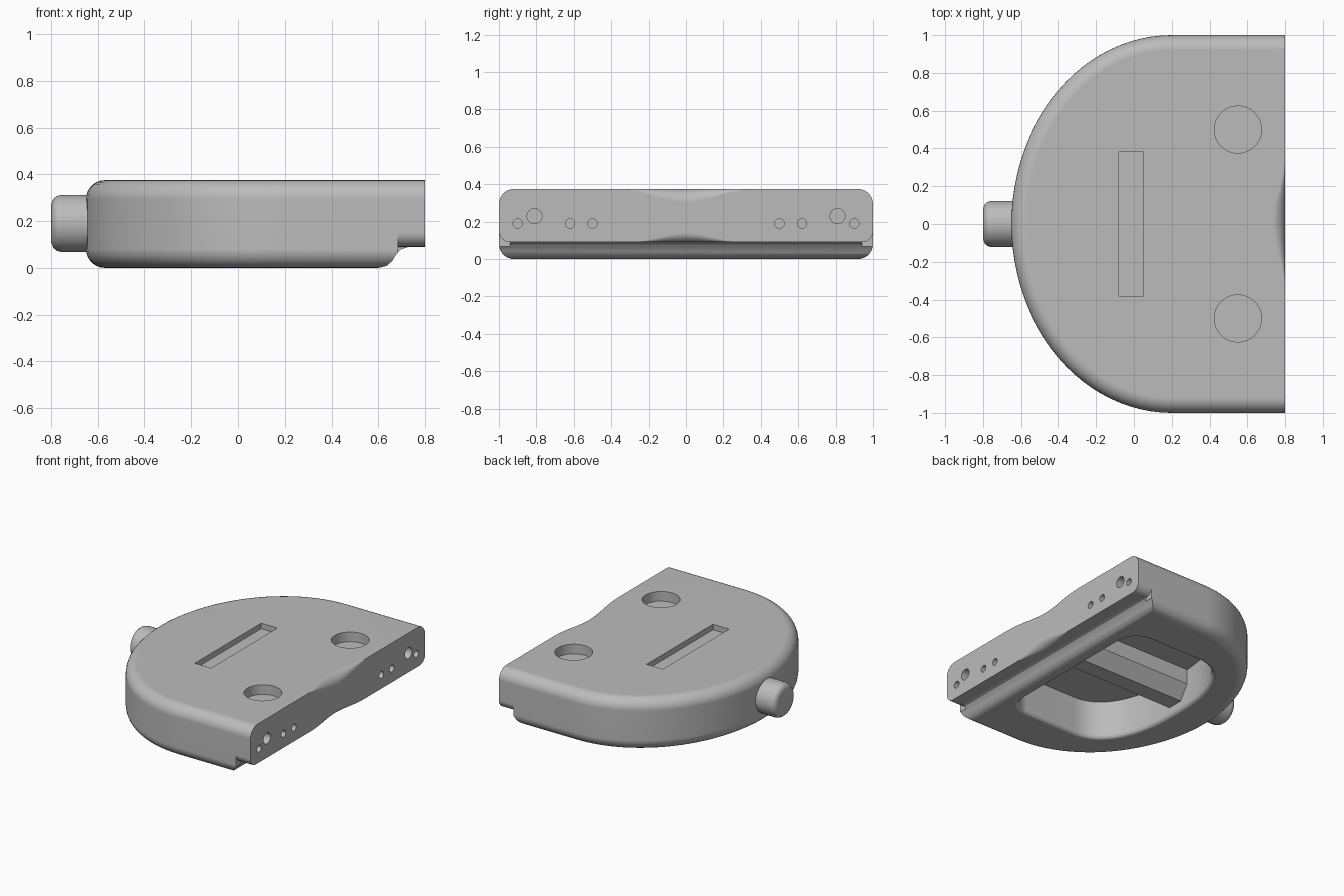
import bpy, bmesh, math
from mathutils import Vector, Matrix

if "Cube" in bpy.data.objects:
    bpy.data.objects.remove(bpy.data.objects["Cube"], do_unlink=True)

GREY = (0.5, 0.5, 0.5, 1)
grey = bpy.data.materials.new("plain grey")
grey.use_nodes = True
grey.diffuse_color = GREY
grey.node_tree.nodes["Principled BSDF"].inputs["Base Color"].default_value = GREY

TOP, FACE_X, STEP_Z = 0.375, 0.8, 0.09


def finish(name, bm):
    bmesh.ops.recalc_face_normals(bm, faces=bm.faces)
    mesh = bpy.data.meshes.new(name)
    bm.to_mesh(mesh)
    bm.free()
    mesh.materials.append(grey)
    obj = bpy.data.objects.new(name, mesh)
    bpy.context.collection.objects.link(obj)
    return obj


def loft(name, layers):
    """Skin a stack of equal-length closed loops and cap both ends."""
    bm = bmesh.new()
    rings = [[bm.verts.new(p) for p in layer] for layer in layers]
    count = len(rings[0])
    for low, high in zip(rings, rings[1:]):
        for i in range(count):
            j = (i + 1) % count
            bm.faces.new((low[i], low[j], high[j], high[i]))
    bm.faces.new(rings[0])
    bm.faces.new(rings[-1])
    return finish(name, bm)


def cylinder(name, centre, radius, depth, axis="Z"):
    bm = bmesh.new()
    turn = Matrix.Rotation(math.pi / 2, 4, "Y") if axis == "X" else Matrix()
    bmesh.ops.create_cone(bm, cap_ends=True, segments=32, radius1=radius, radius2=radius,
                          depth=depth, matrix=Matrix.Translation(centre) @ turn)
    return finish(name, bm)


def box(name, low, high):
    return loft(name, [[(low[0], low[1], z), (high[0], low[1], z),
                        (high[0], high[1], z), (low[0], high[1], z)]
                       for z in (low[2], high[2])])


def cut(target, cutter):
    cutter.hide_render = True
    mod = target.modifiers.new("cut", "BOOLEAN")
    mod.operation, mod.solver, mod.object = "DIFFERENCE", "EXACT", cutter
    bpy.context.view_layer.objects.active = target
    bpy.ops.object.modifier_apply(modifier=mod.name)
    bpy.data.objects.remove(cutter, do_unlink=True)


def d_loop(z, cx, a, b, right, corner, power=2.0, steps=48):
    """Closed D outline: curved on -x, straight with rounded corners on +x."""
    pts = []
    for i in range(steps + 1):
        t = math.pi / 2 + math.pi * i / steps
        c, s = math.cos(t), math.sin(t)
        pts.append((cx - a * abs(c) ** (2 / power),
                    math.copysign(b * abs(s) ** (2 / power), s), z))
    for sign, start in ((-1, -math.pi / 2), (1, 0)):
        for i in range(7):
            t = start + math.pi / 2 * i / 6
            pts.append((right - corner + corner * math.cos(t),
                        sign * (b - corner) + corner * math.sin(t), z))
    return pts


def fillet_cutter(name, start, end, in1, in2, radius, steps=1):
    """Sliver that rounds the edge start-end; radius varies along it."""
    start, end, in1, in2 = map(Vector, (start, end, in1, in2))
    out = 0.04
    layers = []
    for k in range(steps + 1):
        p, r = start.lerp(end, k / steps), radius(k / steps)
        loop = [p + in2 * r - in1 * out, p - in1 * out - in2 * out, p + in1 * r - in2 * out]
        for i in range(9):
            t = math.pi / 2 * i / 8
            loop.append(p + in1 * r * (1 - math.sin(t)) + in2 * r * (1 - math.cos(t)))
        layers.append(loop)
    return loft(name, layers)


# Body: D-shaped slab with rounded top and bottom rims
ROUND = 0.08
arc = [(ROUND * (1 - math.sin(math.pi / 2 * i / 7)),
        ROUND * (1 - math.cos(math.pi / 2 * i / 7))) for i in range(8)]
levels = [(z, off) for off, z in reversed([(o, h) for o, h in arc])]
levels = sorted((h, o) for o, h in arc) + sorted((TOP - h, o) for o, h in arc)
body = loft("body", [d_loop(z, 0.2, 0.85 - off, 1 - off, 1.1, 0.05) for z, off in levels])
cut(body, box("end_cutter", (FACE_X, -1.5, -0.5), (1.5, 1.5, 1)))

# Curved step under the flat end
step = [(0.6, -0.05), (0.6, 0), (0.635, 0.008), (0.66, 0.03), (0.675, 0.055),
        (0.695, 0.078), (0.73, STEP_Z), (0.95, STEP_Z), (0.95, -0.05)]
cut(body, loft("step_cutter", [[(x, y, z) for x, z in step] for y in (-1.3, 1.3)]))
for side in (-1, 1):
    cut(body, fillet_cutter("lip_cutter", (0.685, side, STEP_Z), (0.95, side, STEP_Z),
                            (0, -side, 0), (0, 0, 1), lambda t: 0.06))

# Finger dips on the upper and lower edges of the flat end
def bell(size):
    return lambda t: 0.001 + size * (0.5 - 0.5 * math.cos(2 * math.pi * t))


for z, inward, half, size in ((TOP, -1, 0.36, 0.07), (STEP_Z, 1, 0.3, 0.05)):
    cut(body, fillet_cutter("dip_cutter", (FACE_X, -half, z), (FACE_X, half, z),
                            (-1, 0, 0), (0, 0, inward), bell(size), 24))

# Underside pocket with a softened rim
rim = [(-0.05, 0.03), (0, 0.03), (0.004, 0.018), (0.012, 0.008), (0.03, 0), (0.28, 0)]
cut(body, loft("pocket_cutter", [d_loop(z, 0, 0.36 + f, 0.64 + f, 0.54 + f, 0.13 + f, 2.4)
                                 for z, f in rim]))

# Slot and round recesses in the top
cut(body, box("slot_cutter", (-0.08, -0.38, 0.335), (0.05, 0.38, 0.5)))
for side in (-1, 1):
    cut(body, cylinder("recess_cutter", (0.55, side * 0.5, 0.405), 0.125, 0.2))
    # Pin holes in the flat end
    for y, z, r in ((0.5, 0.19, 0.025), (0.62, 0.19, 0.025),
                    (0.81, 0.23, 0.04), (0.9, 0.19, 0.025)):
        cut(body, cylinder("pin_cutter", (FACE_X, side * y, z), r, 0.2, "X"))

# Faceted rib across the pocket
rib_shape = [(-0.13, 0.3), (-0.13, 0.17), (-0.06, 0.07), (0.06, 0.07), (0.13, 0.17), (0.13, 0.3)]
rib = loft("pocket_rib", [[(x, y, z) for y, z in rib_shape] for x in (-0.4, 0.57)])

# Push button on the curved end
button_profile = [(-0.5, 0.122), (-0.755, 0.122), (-0.775, 0.117), (-0.79, 0.105), (-0.8, 0.08)]
button = loft("button", [[(x, r * math.cos(a), 0.19 + r * math.sin(a))
                          for a in (2 * math.pi * i / 40 for i in range(40))]
                         for x, r in button_profile])

# Smooth curves, crisp edges
for obj in (body, rib, button):
    bpy.ops.object.select_all(action="DESELECT")
    obj.select_set(True)
    bpy.context.view_layer.objects.active = obj
    bpy.ops.object.shade_smooth_by_angle(angle=math.radians(30))
    normals = obj.modifiers.new("weighted normals", "WEIGHTED_NORMAL")
    normals.keep_sharp = True
